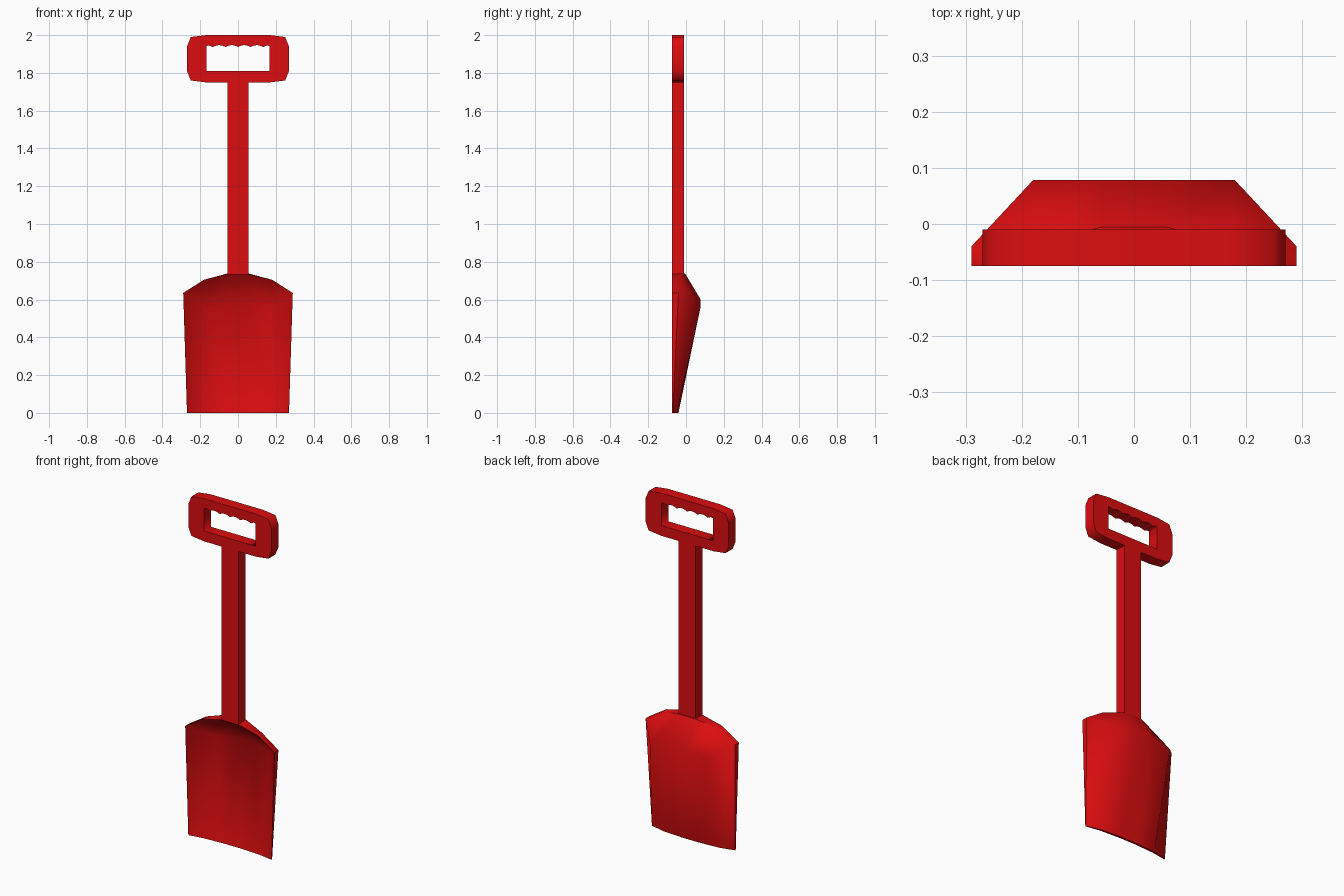
import bpy, bmesh, math

if "Cube" in bpy.data.objects:
    bpy.data.objects.remove(bpy.data.objects["Cube"])

red = bpy.data.materials.new("red_plastic")
red.diffuse_color = (0.72, 0.004, 0.005, 1)
red.use_nodes = True
red.node_tree.nodes["Principled BSDF"].inputs["Base Color"].default_value = red.diffuse_color

Y_FRONT, Y_BACK = -0.075, -0.01


def mesh_object(name, bm):
    bmesh.ops.remove_doubles(bm, verts=bm.verts, dist=1e-5)
    bmesh.ops.recalc_face_normals(bm, faces=bm.faces)
    me = bpy.data.meshes.new(name)
    bm.to_mesh(me)
    bm.free()
    ob = bpy.data.objects.new(name, me)
    bpy.context.collection.objects.link(ob)
    me.materials.append(red)
    return ob


# grip: filled outline with a hole whose upper edge has finger scallops
outer = [(0.17, 2.0), (0.25, 1.99), (0.27, 1.94), (0.27, 1.81), (0.25, 1.76), (0.17, 1.75)]
outer += [(-x, z) for x, z in reversed(outer)]
hole = [(-0.167, 1.81), (0.167, 1.81)]
N = 30
for i in range(N + 1):
    t = i / N
    hole.append((0.167 - 0.334 * t, 1.937 + 0.01 * abs(math.cos(math.pi * 5 * t))
                 if 0 < i < N else 1.942))
cu = bpy.data.curves.new("grip", 'CURVE')
cu.dimensions = '2D'
cu.fill_mode = 'BOTH'
cu.extrude = (Y_BACK - Y_FRONT) / 2
for pts in (outer, hole):
    sp = cu.splines.new('POLY')
    sp.points.add(len(pts) - 1)
    for p, (x, z) in zip(sp.points, pts):
        p.co = (x, z, 0, 1)
    sp.use_cyclic_u = True
grip = bpy.data.objects.new("grip", cu)
bpy.context.collection.objects.link(grip)
grip.rotation_euler.x = math.pi / 2
grip.location.y = (Y_FRONT + Y_BACK) / 2
cu.materials.append(red)
bpy.context.view_layer.objects.active = grip
grip.select_set(True)
bpy.ops.object.convert(target='MESH')
grip.select_set(False)

# shaft: plain square bar
bm = bmesh.new()
bmesh.ops.create_cube(bm, size=1)
for v in bm.verts:
    v.co = (v.co.x * 0.11, (Y_FRONT + Y_BACK) / 2 + v.co.y * (Y_BACK - Y_FRONT),
            1.2415 + v.co.z * 1.017)
mesh_object("shaft", bm)


# blade: half rows (rim to middle), mirrored, as back and front skins
def full(row):
    return row + [(-x, y, z) for x, y, z in reversed(row)]


back = [full(r) for r in (
    [(0.27, -0.07, 0), (0.18, -0.048, 0), (0.055, -0.04, 0)],
    [(0.29, -0.04, 0.635), (0.18, 0.078, 0.565), (0.055, 0.078, 0.60)],
    [(0.29, -0.04, 0.635), (0.18, -0.035, 0.705), (0.055, -0.005, 0.738)])]
front = [full(r) for r in (
    [(0.27, -0.075, 0), (0.18, -0.060, 0), (0.055, -0.053, 0)],
    [(0.29, -0.075, 0.635), (0.172, 0.058, 0.55), (0.052, 0.058, 0.58)],
    [(0.29, -0.075, 0.635), (0.18, -0.075, 0.705), (0.055, -0.075, 0.735)])]
bm = bmesh.new()


def patch(*pts):
    pts = list(dict.fromkeys(pts))
    if len(pts) > 2:
        bm.faces.new([bm.verts.new(p) for p in pts])


for g in (back, front):
    for a, b in zip(g, g[1:]):
        for i in range(5):
            patch(a[i], a[i + 1], b[i + 1], b[i])
for k in (0, 2):        # bottom lip and top rim
    for i in range(5):
        patch(back[k][i], back[k][i + 1], front[k][i + 1], front[k][i])
for i in (0, 5):        # side rims
    patch(back[0][i], back[1][i], front[1][i], front[0][i])
blade = mesh_object("blade", bm)
bpy.context.view_layer.objects.active = blade
blade.select_set(True)
bpy.ops.object.shade_smooth_by_angle(angle=math.radians(52))
